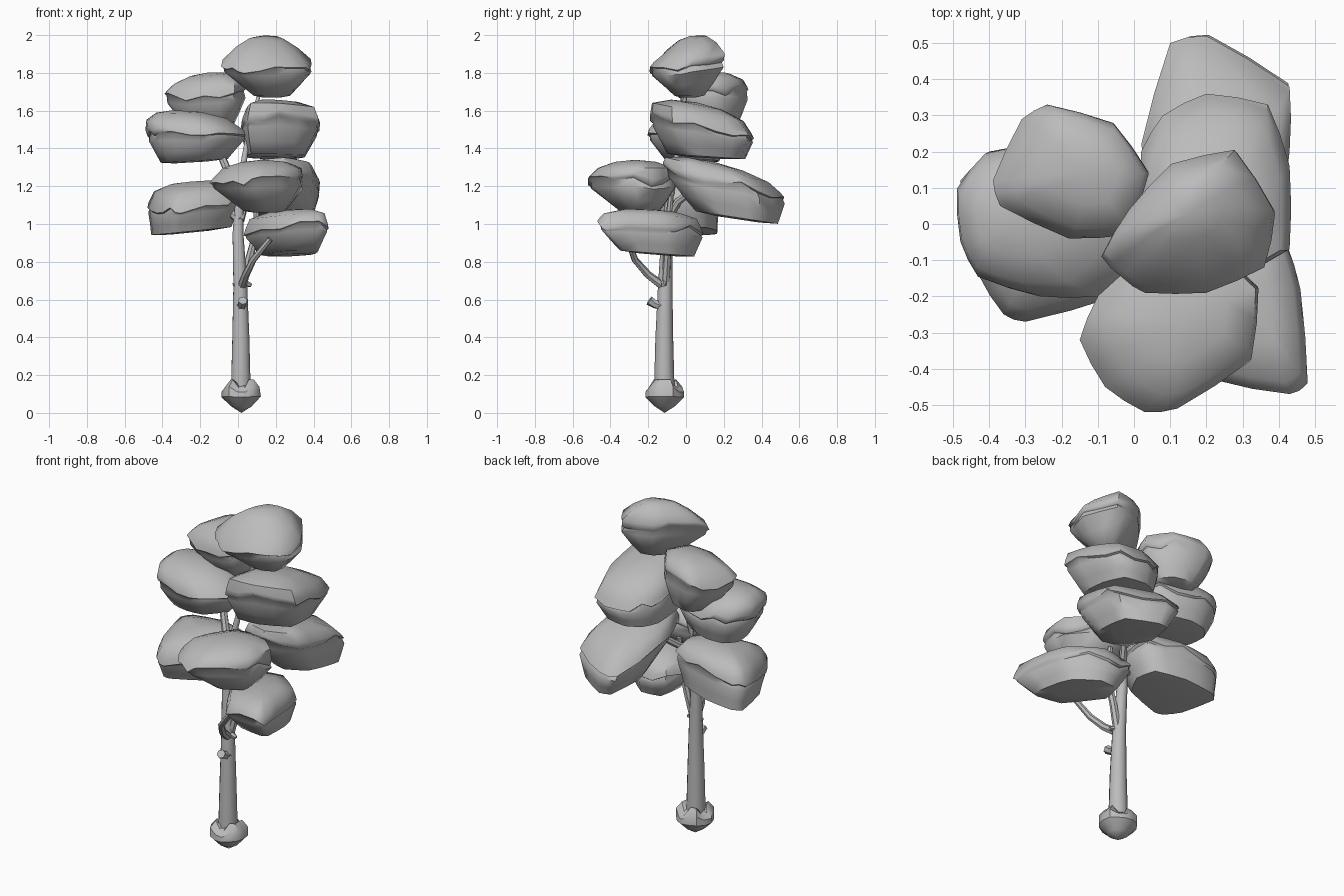
import bpy, bmesh, math, random
from mathutils import Vector

cube = bpy.data.objects.get("Cube")
if cube:
    bpy.data.objects.remove(cube, do_unlink=True)

random.seed(4)

grey = bpy.data.materials.new("plain grey")
grey.use_nodes = True
tone = (0.5, 0.5, 0.5, 1)
grey.diffuse_color = tone
grey.node_tree.nodes["Principled BSDF"].inputs["Base Color"].default_value = tone


def loft(name, rings, angle=50):
    """Skin a stack of equal-sized point rings, closing both ends."""
    bm = bmesh.new()
    loops = [[bm.verts.new(p) for p in ring] for ring in rings]
    n = len(loops[0])
    for low, high in zip(loops, loops[1:]):
        for i in range(n):
            j = (i + 1) % n
            bm.faces.new((low[i], low[j], high[j], high[i]))
    for end in (loops[0], loops[-1]):
        middle = bm.verts.new(sum((v.co for v in end), Vector()) / n)
        for i in range(n):
            bm.faces.new((end[i], end[(i + 1) % n], middle))
    bmesh.ops.remove_doubles(bm, verts=bm.verts, dist=0.0005)
    bmesh.ops.recalc_face_normals(bm, faces=bm.faces)
    mesh = bpy.data.meshes.new(name)
    bm.to_mesh(mesh)
    bm.free()
    mesh.materials.append(grey)
    obj = bpy.data.objects.new(name, mesh)
    bpy.context.collection.objects.link(obj)
    bpy.ops.object.select_all(action="DESELECT")
    obj.select_set(True)
    bpy.context.view_layer.objects.active = obj
    bpy.ops.object.shade_smooth_by_angle(angle=math.radians(angle))


def tube(name, path, radii, sides=8):
    """Tapered limb along a path."""
    pts = [Vector(p) for p in path]
    rings = []
    for k, p in enumerate(pts):
        along = (pts[min(k + 1, len(pts) - 1)] - pts[max(k - 1, 0)]).normalized()
        u = along.cross(Vector((0.3, 1, 0))).normalized()
        v = along.cross(u)
        turn = [math.tau * i / sides for i in range(sides)]
        rings.append([p + radii[k] * (u * math.cos(a) + v * math.sin(a)) for a in turn])
    loft(name, rings)


def clump(name, outline, bottom, rim, top, slope=(0, 0), under=(0, 0),
          foot=0.5, sink=(0, 0), peak=(0, 0), dome=0.8):
    """Leaf mass: a cap with a jagged lip over a tapering underside.
    slope tilts the cap, under tilts the base, peak and sink shift their centres."""
    pts = [Vector(p) for p in outline]
    plan = []
    centre = sum(pts, Vector((0, 0))) / len(pts)
    for i, p in enumerate(pts):
        mid = (p + pts[(i + 1) % len(pts)]) / 2
        plan += [p, centre + (mid - centre) * 1.02]
    jag = [random.uniform(-0.026, 0.026) for _ in plan]
    down, up = rim - bottom, top - rim
    # scale, height, share of the jagged offset
    profile = [
        (foot * 0.5, bottom, 0),
        (foot, bottom + down * 0.05, 0),
        (foot * 0.5 + 0.47, bottom + down * 0.38, 0),
        (0.96, bottom + down * 0.78, 0.3),
        (0.95, rim - 0.008, 1),
        (1.0, rim, 1),
        (0.97, rim + up * 0.2, 0.6),
        (dome, rim + up * 0.6, 0),
        (dome * 0.56, rim + up * 0.9, 0),
        (0.0, top, 0),
    ]
    rings = []
    for scale, z, share in profile:
        ring = []
        lift = max(0, (z - rim) / up)
        drop = max(0, (rim - z) / down)
        tilt = Vector(slope).lerp(Vector(under), drop)
        shift = Vector(peak) * lift + Vector(sink) * drop
        for p, j in zip(plan, jag):
            d = (p - centre) * scale + shift
            ring.append((centre.x + d.x, centre.y + d.y, z + j * share + d.dot(tilt)))
        rings.append(ring)
    loft(name, rings, 55)


# Leaf masses, from the crown down
clump("crown_foliage",
      [(-.09, -.09), (-.03, -.15), (.03, -.19), (.2, -.19), (.36, -.12), (.39, .03), (.28, .2), (.1, .16), (-.02, .03)],
      1.67, 1.845, 1.985, slope=(-0.06, 0.2), foot=0.4, sink=(0.04, 0.04), peak=(0.01, 0.06), dome=0.68)
clump("upper_right_foliage",
      [(-.39, .12), (-.31, .29), (-.24, .33), (-.06, .28), (.04, .14), (-.02, -.03), (-.18, -.04), (-.37, .05)],
      1.5, 1.69, 1.8, slope=(0.08, 0.06), under=(0.06, 0), foot=0.55, sink=(0.04, 0.02), peak=(0.04, 0), dome=0.85)
clump("middle_right_foliage",
      [(-.48, .1), (-.47, -.05), (-.42, -.15), (-.26, -.2), (-.1, -.2), (.05, -.05), (-.05, .15), (-.25, .22), (-.4, .2)],
      1.325, 1.48, 1.605, slope=(0.03, 0.04), under=(0.06, 0), foot=0.67, sink=(0, 0.03), peak=(-0.08, 0))
clump("middle_left_foliage",
      [(.02, .2), (.08, .3), (.2, .36), (.37, .33), (.43, .16), (.43, -.07), (.22, -.18), (.05, -.19), (.02, 0)],
      1.35, 1.51, 1.635, slope=(0, -0.2), under=(0, -0.06), foot=0.75, sink=(-0.02, 0.02), peak=(0, -0.04), dome=0.88)
clump("front_foliage",
      [(-.15, -.32), (-.08, -.45), (.03, -.52), (.12, -.51), (.32, -.38), (.34, -.18), (.2, -.06), (0, -.06), (-.1, -.2)],
      1.06, 1.23, 1.34, foot=0.45, sink=(0.06, 0.05), peak=(0.06, 0.03), dome=0.85)
clump("back_foliage",
      [(.1, .5), (.2, .52), (.43, .38), (.43, .2), (.4, 0), (.25, -.12), (.08, -.05), (.02, .22)],
      1.035, 1.22, 1.315, slope=(0, -0.24), under=(0, -0.15), foot=0.68, sink=(0.02, 0.07), peak=(0, -0.06), dome=0.85)
clump("lower_right_foliage",
      [(-.48, .12), (-.43, -.14), (-.36, -.25), (-.3, -.27), (-.05, -.2), (.03, -.05), (0, .1), (-.2, .17), (-.42, .17)],
      0.955, 1.11, 1.225, slope=(0.1, 0.1), under=(0.1, 0), foot=0.83, sink=(-0.02, 0.03), dome=0.85)
clump("lower_left_foliage",
      [(.03, -.12), (.22, -.43), (.43, -.47), (.48, -.44), (.46, -.18), (.42, -.05), (.25, .09), (.08, .07)],
      0.84, 0.98, 1.08, slope=(0.05, -0.04), under=(0, -0.08), foot=0.7, sink=(0, 0.04), dome=0.88)

# Trunk and limbs
tube("trunk",
     [(.015, -.115, .1), (.015, -.115, .4), (.012, -.11, .68), (0, -.1, .95), (.01, -.08, 1.2), (.05, -.03, 1.45), (.12, 0, 1.72)],
     [.055, .047, .038, .03, .02, .013, .01], 10)
limbs = {
    "front_limb": [(.02, -.12, .67), (.04, -.2, .73), (.08, -.27, .81), (.17, -.31, .92)],
    "left_limb": [(.02, -.11, .66), (.06, -.1, .82), (.095, -.1, .95), (.1, -.08, 1.15)],
    "back_limb": [(.01, -.1, 1.02), (.04, -.04, 1.12), (.12, .06, 1.2)],
    "lower_right_limb": [(.01, -.1, 1.02), (-.05, -.07, 1.07), (-.14, -.05, 1.1)],
    "upper_right_limb": [(0, -.09, 1.16), (-.08, -.02, 1.34), (-.14, .08, 1.62)],
}
for name, path in limbs.items():
    tube(name, path, [.024, .021, .018, .015], 7)

# Cut branch stubs
tube("front_stub", [(.02, -.13, .57), (.02, -.165, .575), (.025, -.195, .595)], [.03, .022, .025], 6)
tube("side_stub", [(.02, -.115, .69), (-.025, -.12, .675)], [.022, .012], 6)
tube("small_stub", [(.03, -.115, .69), (.07, -.12, .675)], [.02, .01], 6)

# Root ball with a jagged collar
sides = 14
root_profile = [(0, 0, 0), (.055, .035, 0), (.104, .085, .1), (.1, .125, .6), (.068, .155, 1), (.045, .15, 0)]
root_rings = []
for radius, z, share in root_profile:
    ring = []
    for i in range(sides):
        a = math.tau * i / sides
        r = radius * (1 + (0.08 if i % 2 else -0.08) * share)
        zig = share * (0.022 if i % 4 < 2 else -0.022)
        ring.append((.018 + r * math.cos(a), -.113 + r * math.sin(a), z + zig))
    root_rings.append(ring)
loft("root_ball", root_rings, 40)
